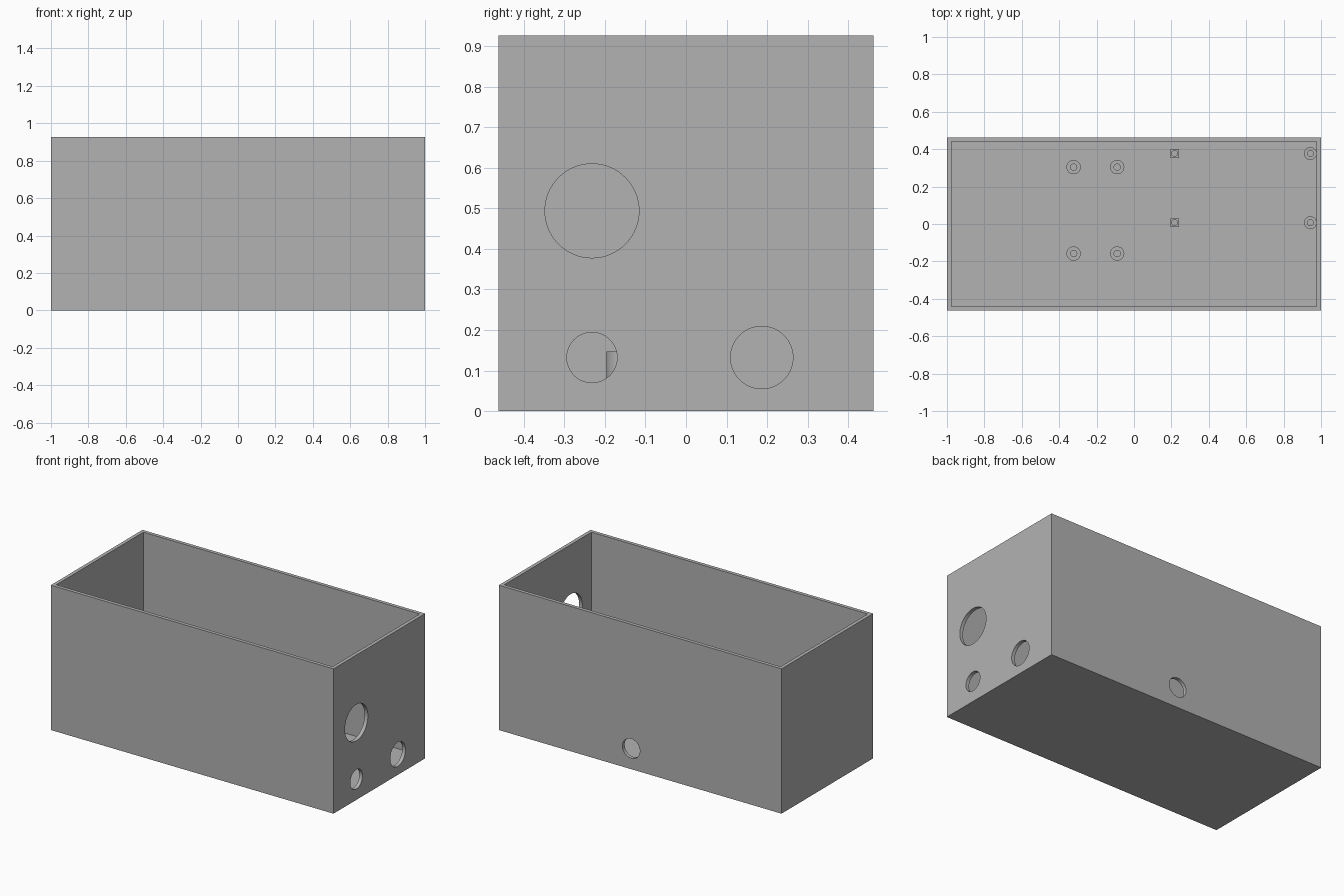
import bpy
from math import pi

if "Cube" in bpy.data.objects:
    bpy.data.objects.remove(bpy.data.objects["Cube"], do_unlink=True)

grey = bpy.data.materials.new("plain grey")
grey.use_nodes = True
colour = (0.448, 0.448, 0.448, 1)
grey.diffuse_color = colour
grey.node_tree.nodes["Principled BSDF"].inputs["Base Color"].default_value = colour

WIDTH, DEPTH, HEIGHT, WALL = 2.0, 0.926, 0.926, 0.023


def finish(name):
    obj = bpy.context.object
    obj.name = name
    obj.data.materials.append(grey)
    return obj


def block(name, size, centre):
    bpy.ops.mesh.primitive_cube_add(size=1, location=centre)
    bpy.context.object.scale = size
    bpy.ops.object.transform_apply(location=True, rotation=True, scale=True)
    return finish(name)


def rod(name, radius, length, centre, turn=(0, 0, 0)):
    bpy.ops.mesh.primitive_cylinder_add(vertices=64, radius=radius, depth=length,
                                        location=centre, rotation=turn)
    bpy.ops.object.transform_apply(location=True, rotation=True, scale=True)
    return finish(name)


def cut(obj, cutter):
    mod = obj.modifiers.new("cut", 'BOOLEAN')
    mod.operation, mod.solver, mod.object = 'DIFFERENCE', 'EXACT', cutter
    bpy.ops.object.select_all(action='DESELECT')
    bpy.context.view_layer.objects.active = obj
    obj.select_set(True)
    bpy.ops.object.modifier_apply(modifier=mod.name)
    bpy.data.objects.remove(cutter, do_unlink=True)


def smooth(obj):
    bpy.context.view_layer.objects.active = obj
    obj.select_set(True)
    bpy.ops.object.shade_smooth_by_angle(angle=pi / 6)


# Open box with thin walls
box = block("box_shell", (WIDTH, DEPTH, HEIGHT), (0, 0, HEIGHT / 2))
cut(box, block("cavity", (WIDTH - 2 * WALL, DEPTH - 2 * WALL, HEIGHT),
               (0, 0, HEIGHT / 2 + WALL)))

# Cable holes in the side wall
for y, z, r in ((-0.232, 0.494, 0.116), (-0.232, 0.132, 0.062), (0.187, 0.132, 0.077)):
    cut(box, rod("side_hole", r, 0.1, (WIDTH / 2, y, z), (0, pi / 2, 0)))

# Cable hole in the back wall
cut(box, rod("back_hole", 0.062, 0.1, (0.064, DEPTH / 2, 0.132), (pi / 2, 0, 0)))
smooth(box)


# Hollow posts standing on the floor
def post(name, x, y, top, radius, bore, square=False):
    low = WALL - 0.001
    centre, length = (x, y, (low + top) / 2), top - low
    if square:
        obj = block(name, (2 * radius, 2 * radius, length), centre)
    else:
        obj = rod(name, radius, length, centre)
    cut(obj, rod("bore", bore, top, (x, y, WALL + top / 2)))
    smooth(obj)


for x in (-0.323, -0.09):
    for y in (-0.158, 0.304):
        post("large_board_post", x, y, 0.147, 0.038, 0.017)
for y in (0.007, 0.377):
    post("small_board_round_post", 0.943, y, 0.11, 0.034, 0.016)
    post("small_board_square_post", 0.217, y, 0.11, 0.023, 0.015, square=True)
